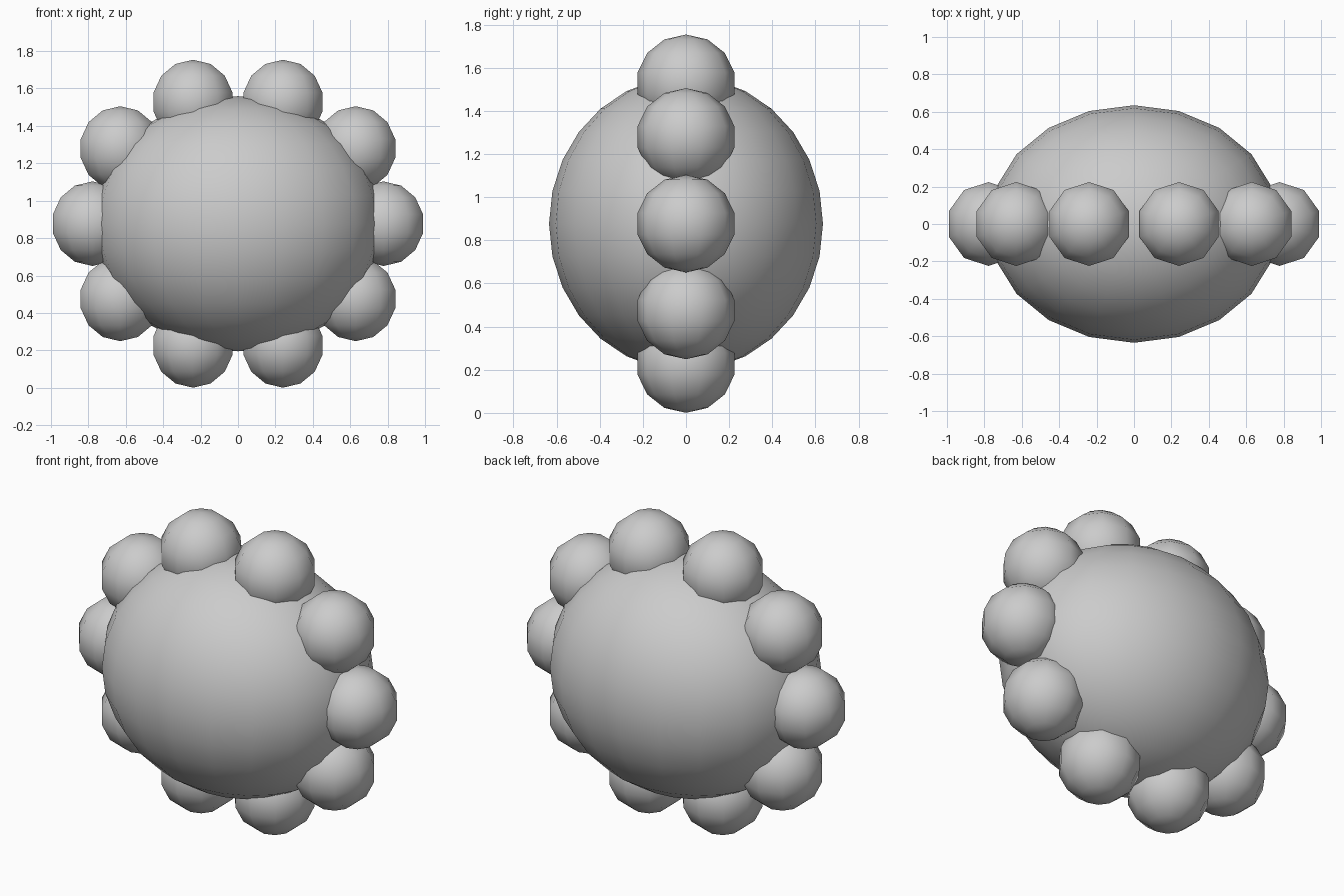
import bpy
from math import cos, sin, radians

if "Cube" in bpy.data.objects:
    bpy.data.objects.remove(bpy.data.objects["Cube"])

CENTRE_Z = 0.877
RING_X, RING_Z = 0.778, 0.684


def ellipsoid(name, loc, scale, segments, rings):
    """Smooth shaded low-count UV sphere, stretched per axis."""
    bpy.ops.mesh.primitive_uv_sphere_add(
        segments=segments, ring_count=rings, radius=1, location=loc)
    ob = bpy.context.object
    ob.name = name
    ob.scale = scale
    bpy.ops.object.transform_apply(location=False, rotation=False, scale=True)
    bpy.ops.object.shade_smooth()
    return ob


# Central body
ellipsoid("body", (0, 0, CENTRE_Z), (0.776, 0.635, 0.682), 20, 14)

# Ten bumps spaced around the body's upright outline
for i in range(10):
    a = radians(36 * i)
    loc = (RING_X * cos(a), 0, CENTRE_Z + RING_Z * sin(a))
    ellipsoid(f"rim_bump_{i + 1}", loc, (0.228, 0.230, 0.226), 10, 7)
